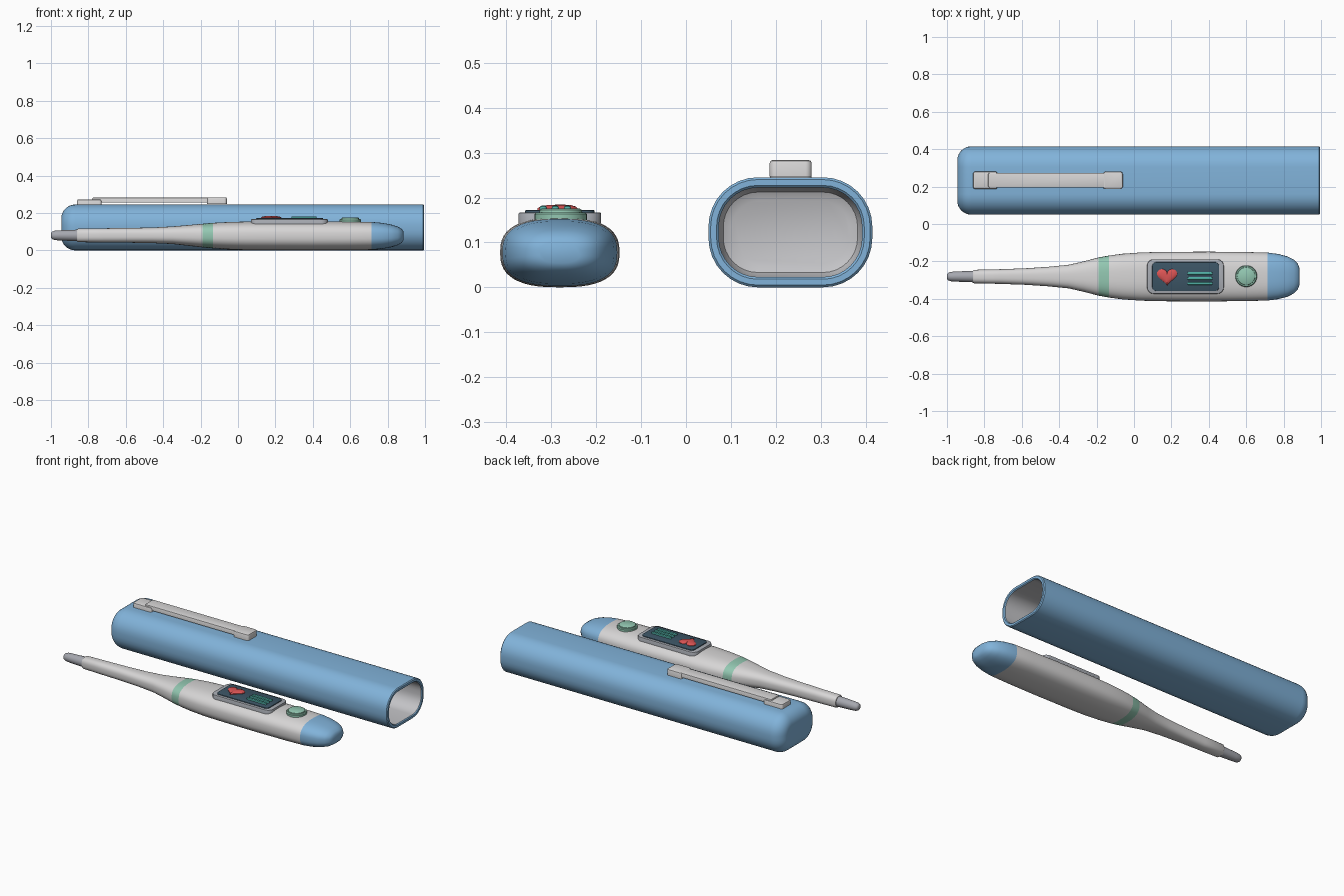
import bpy, bmesh
from math import sin, cos, pi, copysign

cube = bpy.data.objects.get("Cube")
if cube:
    bpy.data.objects.remove(cube)


def material(name, *rgb):
    m = bpy.data.materials.new(name)
    m.use_nodes = True
    m.diffuse_color = (*rgb, 1)
    bsdf = next(n for n in m.node_tree.nodes if n.type == "BSDF_PRINCIPLED")
    bsdf.inputs["Base Color"].default_value = (*rgb, 1)
    return m


BLUE = material("sky blue", 0.22, 0.45, 0.70)
WHITE = material("off white", 0.68, 0.67, 0.67)
GREY = material("metal grey", 0.38, 0.39, 0.43)
BEZEL = material("bezel grey", 0.40, 0.42, 0.46)
MINT = material("mint green", 0.29, 0.57, 0.44)
NAVY = material("dark navy", 0.045, 0.09, 0.13)
TEAL = material("teal", 0.08, 0.42, 0.37)
RED = material("heart red", 0.72, 0.09, 0.09)
LINER = material("liner grey", 0.55, 0.55, 0.57)


def loft(name, rings, mats, pick=lambda i: 0, angle=40):
    """Skin a list of equal-length point rings and cap both ends."""
    bm = bmesh.new()
    vs = [[bm.verts.new(p) for p in r] for r in rings]
    n = len(vs[0])
    for i in range(len(vs) - 1):
        for j in range(n):
            k = (j + 1) % n
            f = bm.faces.new((vs[i][j], vs[i][k], vs[i + 1][k], vs[i + 1][j]))
            f.material_index = pick(i)
    bm.faces.new(vs[0]).material_index = pick(0)
    bm.faces.new(vs[-1]).material_index = pick(len(vs) - 2)
    bmesh.ops.recalc_face_normals(bm, faces=bm.faces)
    me = bpy.data.meshes.new(name)
    bm.to_mesh(me)
    bm.free()
    for m in mats:
        me.materials.append(m)
    ob = bpy.data.objects.new(name, me)
    bpy.context.collection.objects.link(ob)
    bpy.ops.object.select_all(action="DESELECT")
    ob.select_set(True)
    bpy.context.view_layer.objects.active = ob
    bpy.ops.object.shade_smooth_by_angle(angle=angle * pi / 180)
    return ob


def super_ring(x, hy, lo, hi, e=2.6, n=48):
    """Squarish oval across the probe's long axis."""
    def s(v):
        return copysign(abs(v) ** (2 / e), v)
    return [(x, PROBE_Y + hy * s(cos(2 * pi * j / n)),
             (lo + hi) / 2 + (hi - lo) / 2 * s(sin(2 * pi * j / n))) for j in range(n)]


def round_rect(cu, cv, hu, hv, r, steps=8):
    """Rounded rectangle as (u, v) points."""
    pts = []
    for q, (su, sv) in enumerate(((1, 1), (-1, 1), (-1, -1), (1, -1))):
        for k in range(steps + 1):
            a = (q + k / steps) * pi / 2
            pts.append((cu + su * (hu - r) + r * cos(a), cv + sv * (hv - r) + r * sin(a)))
    return pts


def slab(name, x0, x1, y0, y1, z0, z1, r, mat, soft=0.004):
    """Rounded plate with a softened top edge."""
    cx, cy, hx, hy = (x0 + x1) / 2, (y0 + y1) / 2, (x1 - x0) / 2, (y1 - y0) / 2
    rings = []
    for z, d in ((z0, 0), (z1 - soft, 0), (z1 - soft * 0.3, soft * 0.3), (z1, soft)):
        rings.append([(u, v, z) for u, v in
                      round_rect(cx, cy, hx - d, hy - d, max(r - d, 0.001))])
    return loft(name, rings, [mat])


PROBE_Y = -0.281

# probe body with tinted collar and end cap: x, half width, bottom, top
stations = [
    (-0.86, 0.033, 0.047, 0.113), (-0.855, 0.036, 0.044, 0.116), (-0.72, 0.039, 0.042, 0.118),
    (-0.58, 0.044, 0.041, 0.12), (-0.46, 0.052, 0.039, 0.122), (-0.35, 0.063, 0.034, 0.128),
    (-0.27, 0.081, 0.025, 0.135), (-0.19, 0.102, 0.016, 0.142), (-0.135, 0.112, 0.011, 0.147),
    (-0.06, 0.122, 0.006, 0.151), (0.04, 0.129, 0.002, 0.154), (0.17, 0.132, 0.001, 0.155),
    (0.4, 0.133, 0, 0.155), (0.6, 0.131, 0.001, 0.154), (0.715, 0.128, 0.003, 0.152),
    (0.77, 0.121, 0.008, 0.147), (0.82, 0.108, 0.017, 0.138), (0.855, 0.09, 0.028, 0.127),
    (0.875, 0.07, 0.04, 0.115), (0.885, 0.045, 0.054, 0.101),
]


def probe_colour(i):
    if stations[i][0] == -0.19:
        return 1
    return 2 if stations[i][0] >= 0.715 else 0


loft("probe_body", [super_ring(*s) for s in stations], [WHITE, MINT, BLUE], probe_colour)

# metal sensing tip
tip = [(-1, 0.012), (-0.994, 0.02), (-0.98, 0.025), (-0.955, 0.027), (-0.85, 0.031)]
loft("sensor_tip", [super_ring(x, r, 0.08 - r, 0.08 + r, 2) for x, r in tip], [GREY])

# display
slab("screen_bezel", 0.07, 0.48, -0.373, -0.189, 0.13, 0.167, 0.035, BEZEL)
slab("screen", 0.097, 0.455, -0.358, -0.204, 0.16, 0.172, 0.022, NAVY, 0.002)
for i, y in enumerate((-0.264, -0.291, -0.318)):
    slab(f"screen_line_{i + 1}", 0.285, 0.42, y - 0.008, y + 0.008, 0.17, 0.182, 0.007, TEAL, 0.005)

# heart symbol, puffed towards the middle
rings = []
for z, s in ((0.17, 1), (0.176, 1), (0.18, 0.88), (0.183, 0.6), (0.184, 0.2)):
    ring = []
    for j in range(40):
        t = 2 * pi * j / 40
        u = 16 * sin(t) ** 3
        v = 13 * cos(t) - 5 * cos(2 * t) - 2 * cos(3 * t) - cos(4 * t)
        ring.append((0.177 + 0.0034 * s * u, -0.278 + 0.0031 * s * v, z))
    rings.append(ring)
loft("heart_symbol", rings, [RED])

# power button
button = [(0.14, 0.058), (0.163, 0.058), (0.167, 0.054), (0.167, 0.048), (0.172, 0.047), (0.176, 0.041)]
loft("power_button", [[(0.6 + r * cos(2 * pi * j / 40), -0.279 + r * sin(2 * pi * j / 40), z)
                       for j in range(40)] for z, r in button], [MINT])

# storage case: outer shell, rolled lip, then lining back to the floor
ROUND, WALL = 0.075, 0.023
shell = [(-0.945 + ROUND * (1 - sin(a)), ROUND * (1 - cos(a)))
         for a in [pi / 2 * (1 - k / 8) for k in range(9)]]
shell = [(x, d) for x, d in reversed(shell)]
shell.sort(key=lambda p: p[0])
shell = [(-0.945 + ROUND * (1 - cos(k * pi / 16)), ROUND * (1 - sin(k * pi / 16))) for k in range(9)]
lip = [(0.99, 0), (0.995, 0.005), (0.995, WALL - 0.005), (0.99, WALL)]
lining = [(-0.86, WALL), (-0.885, WALL + 0.01), (-0.895, WALL + 0.03)]
path = shell + lip + lining
first_inner = len(shell) + len(lip) - 1
case = [[(x, y, z) for y, z in
         round_rect(0.2325, 0.1225, 0.1825 - d, 0.1225 - d, max(0.11 - d, 0.03))]
        for x, d in path]
loft("storage_case", case, [BLUE, LINER], lambda i: int(i >= first_inner))

# pocket clip
slab("clip_foot", -0.86, -0.73, 0.187, 0.28, 0.235, 0.273, 0.012, WHITE, 0.008)
slab("clip_arm", -0.78, -0.1, 0.194, 0.274, 0.255, 0.282, 0.01, WHITE, 0.006)
slab("clip_end", -0.165, -0.06, 0.186, 0.28, 0.247, 0.284, 0.014, WHITE, 0.008)
